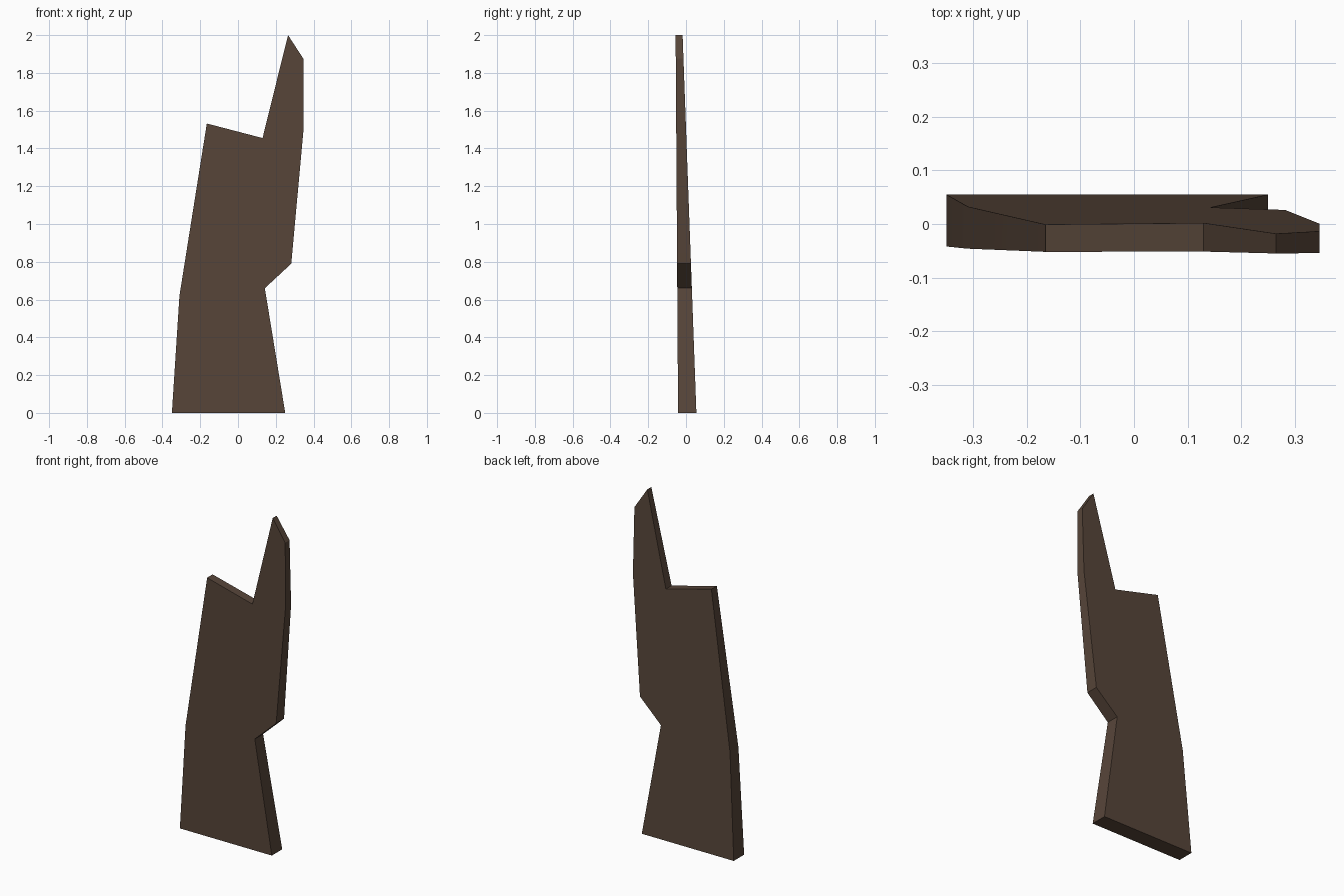
import bpy, bmesh

if "Cube" in bpy.data.objects:
    bpy.data.objects.remove(bpy.data.objects["Cube"])

# Front outline of the broken plank (x, z)
OUTLINE = [(-0.35, 0), (0.25, 0), (0.142, 0.66), (0.282, 0.79), (0.346, 1.49),
           (0.346, 1.875), (0.265, 2.0), (0.13, 1.455), (-0.165, 1.532), (-0.31, 0.62)]


def front_y(z):
    return -0.042 - 0.0065 * z


def back_y(z):
    return 0.055 - 0.0365 * z


# Splintered plank, thinning towards the top
bm = bmesh.new()
front = [bm.verts.new((x, front_y(z), z)) for x, z in OUTLINE]
back = [bm.verts.new((x, back_y(z), z)) for x, z in OUTLINE]
bm.faces.new(front)
bm.faces.new(back[::-1])
n = len(OUTLINE)
for i in range(n):
    j = (i + 1) % n
    bm.faces.new((front[i], back[i], back[j], front[j]))
bmesh.ops.recalc_face_normals(bm, faces=bm.faces)
bmesh.ops.triangulate(bm, faces=[f for f in bm.faces if len(f.verts) > 4])

mesh = bpy.data.meshes.new("broken_plank")
bm.to_mesh(mesh)
bm.free()
plank = bpy.data.objects.new("broken_plank", mesh)
bpy.context.collection.objects.link(plank)

# Dark brown wood
wood = bpy.data.materials.new("dark brown wood")
wood.diffuse_color = (0.095, 0.06, 0.041, 1)
wood.use_nodes = True
wood.node_tree.nodes["Principled BSDF"].inputs["Base Color"].default_value = wood.diffuse_color
mesh.materials.append(wood)

bpy.context.view_layer.objects.active = plank
plank.select_set(True)
bpy.ops.object.shade_smooth_by_angle()
